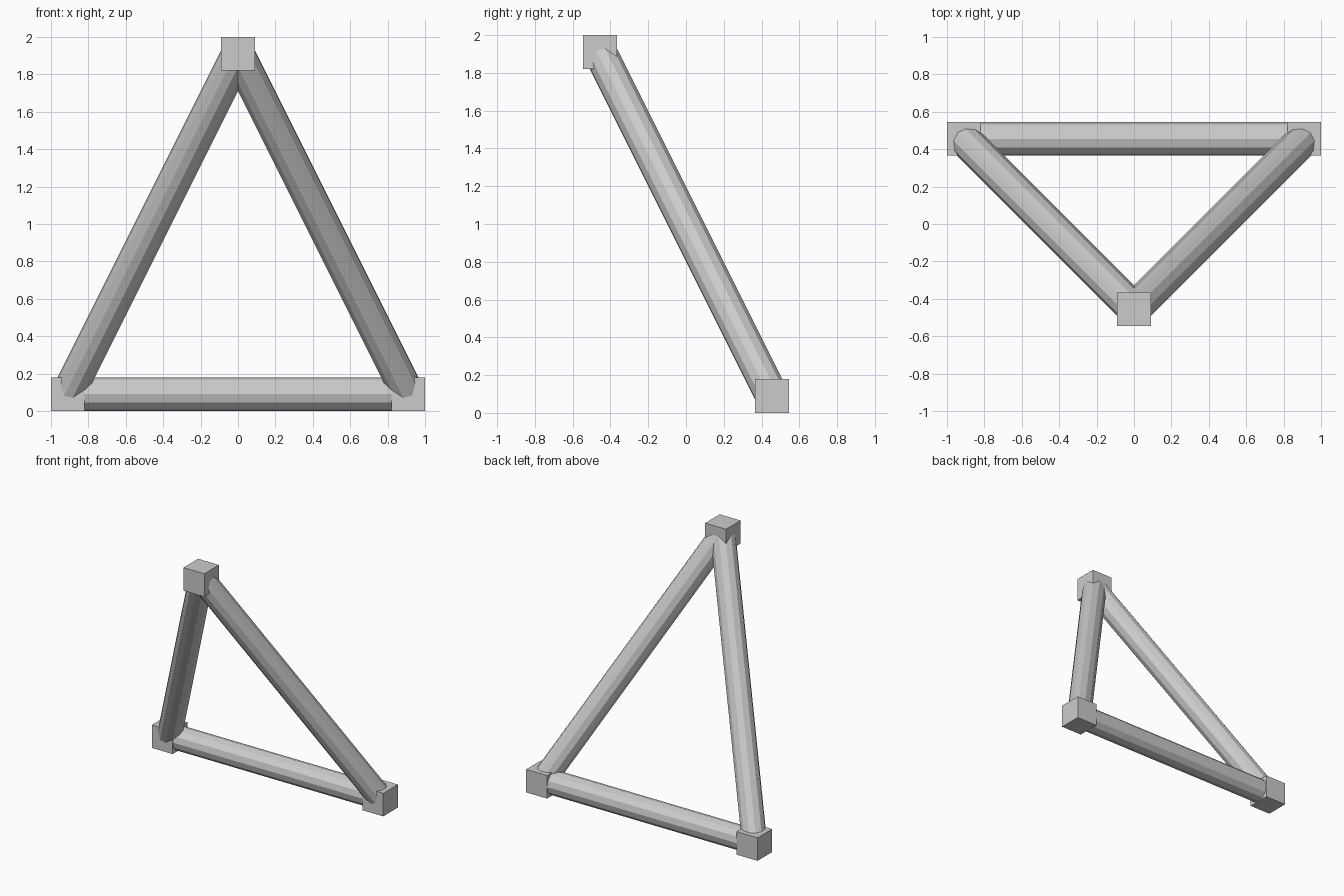
import bpy
from mathutils import Vector

if "Cube" in bpy.data.objects:
    bpy.data.objects.remove(bpy.data.objects["Cube"])

SIZE = 0.18
RADIUS = 0.09
corners = {
    "left_joint": Vector((-0.91, 0.455, 0.09)),
    "right_joint": Vector((0.91, 0.455, 0.09)),
    "top_joint": Vector((0, -0.455, 1.91)),
}


def bar(name, a, b):
    d = b - a
    bpy.ops.mesh.primitive_cylinder_add(vertices=12, radius=RADIUS, depth=d.length,
                                        location=(a + b) / 2)
    ob = bpy.context.object
    ob.name = name
    ob.rotation_euler = d.to_track_quat('Z', 'Y').to_euler()


# Cube joints at the three corners
for name, pos in corners.items():
    bpy.ops.mesh.primitive_cube_add(size=SIZE, location=pos)
    bpy.context.object.name = name

# Twelve-sided bars between the joint centres
left, right, top = corners.values()
bar("base_bar", left, right)
bar("left_bar", left, top)
bar("right_bar", right, top)
